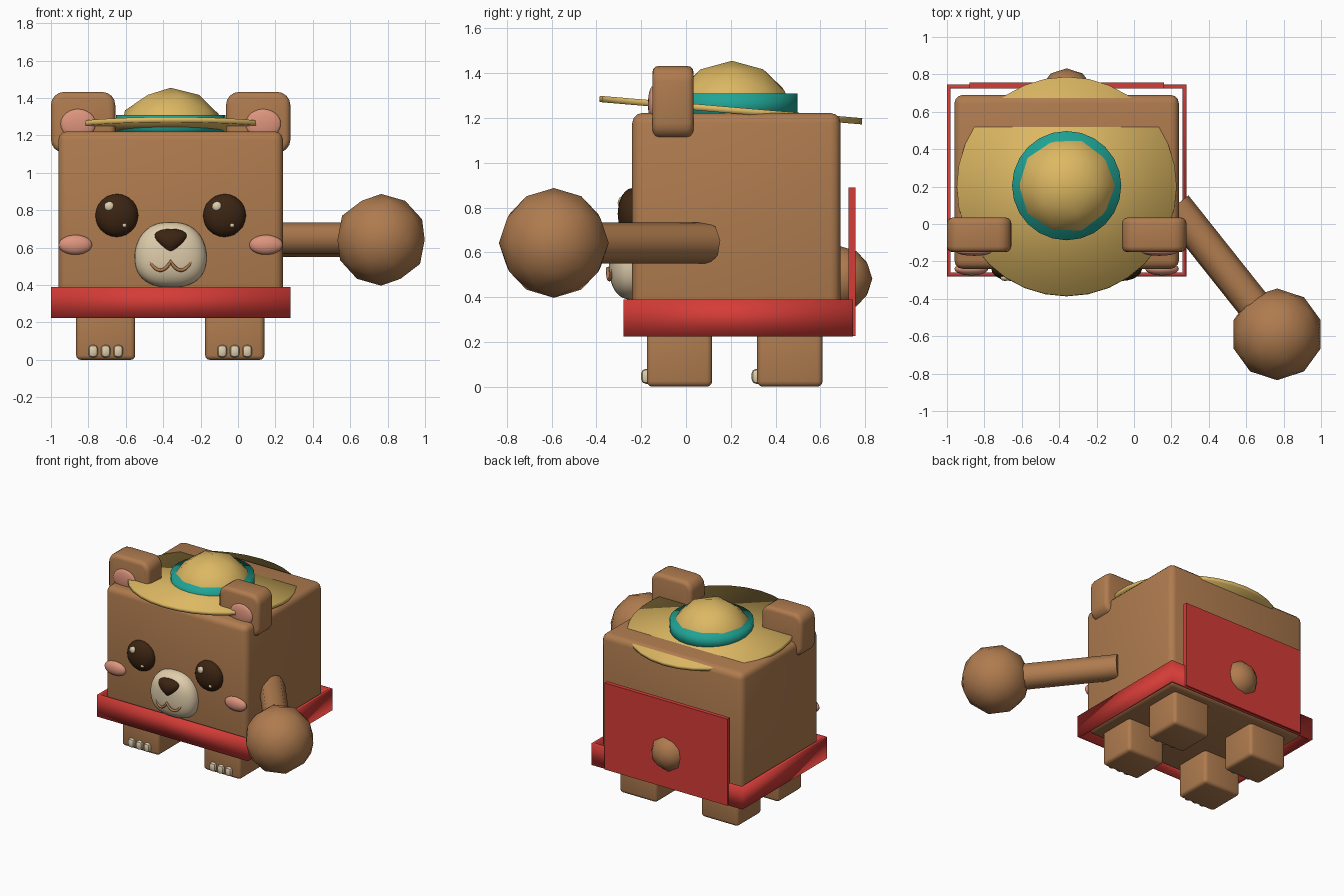
import bpy, bmesh, math
from mathutils import Vector

if "Cube" in bpy.data.objects:
    bpy.data.objects.remove(bpy.data.objects["Cube"])


def material(name, rgb):
    m = bpy.data.materials.new(name)
    m.diffuse_color = (*rgb, 1)
    m.use_nodes = True
    m.node_tree.nodes["Principled BSDF"].inputs["Base Color"].default_value = m.diffuse_color
    return m


BROWN = material("brown fur", (0.43, 0.20, 0.078))
RED = material("red cloth", (0.66, 0.045, 0.038))
STRAW = material("straw", (0.72, 0.48, 0.125))
TEAL = material("teal ribbon", (0.014, 0.37, 0.30))
DARK = material("dark brown", (0.045, 0.018, 0.006))
CREAM = material("cream", (0.74, 0.61, 0.41))
PINK = material("pink", (0.72, 0.30, 0.205))

CX = -0.36  # the body's centre line


def finish(name, bm, mat, angle=None):
    """Turn a bmesh into an object; angle=None means fully smooth."""
    me = bpy.data.meshes.new(name)
    bmesh.ops.recalc_face_normals(bm, faces=bm.faces)
    bm.to_mesh(me)
    bm.free()
    me.materials.append(mat)
    ob = bpy.data.objects.new(name, me)
    bpy.context.scene.collection.objects.link(ob)
    bpy.ops.object.select_all(action='DESELECT')
    ob.select_set(True)
    bpy.context.view_layer.objects.active = ob
    if angle is None:
        bpy.ops.object.shade_smooth()
    else:
        bpy.ops.object.shade_smooth_by_angle(angle=math.radians(angle))
    return ob


def box(name, lo, hi, mat, bevel=0.0, segs=3):
    bm = bmesh.new()
    bmesh.ops.create_cube(bm, size=1)
    for v in bm.verts:
        v.co = Vector([l + (h - l) * (c + 0.5) for l, h, c in zip(lo, hi, v.co)])
    if bevel:
        bmesh.ops.bevel(bm, geom=bm.edges[:], offset=bevel, segments=segs,
                        profile=0.5, affect='EDGES')
    return finish(name, bm, mat, 40)


def ball(name, c, r, mat, subdiv=3, shape=None):
    """Ellipsoid; shape optionally remaps the unit sphere points."""
    bm = bmesh.new()
    bmesh.ops.create_icosphere(bm, subdivisions=subdiv, radius=1)
    for v in bm.verts:
        p = shape(v.co) if shape else v.co
        v.co = Vector([c[i] + r[i] * p[i] for i in range(3)])
    return finish(name, bm, mat)


def cylinder(name, a, b, r, sides, mat, angle=None):
    a, b = Vector(a), Vector(b)
    bm = bmesh.new()
    bmesh.ops.create_cone(bm, cap_ends=True, segments=sides, radius1=r,
                          radius2=r, depth=(b - a).length)
    q = Vector((0, 0, 1)).rotation_difference(b - a)
    for v in bm.verts:
        v.co = q @ v.co + (a + b) / 2
    return finish(name, bm, mat, angle)


# Body
box("body", (-0.96, -0.24, 0.25), (0.24, 0.69, 1.222), BROWN, 0.045)

# Red hem: an open rectangular band around the body
bm = bmesh.new()
rings = []
for inset, z in ((0, 0.225), (0, 0.39), (0.02, 0.39), (0.02, 0.225)):
    x0, x1, y0, y1 = -1 + inset, 0.28 - inset, -0.28 + inset, 0.745 - inset
    rings.append([bm.verts.new((x, y, z)) for x, y in
                  ((x0, y0), (x1, y0), (x1, y1), (x0, y1))])
for k in range(4):
    a, b = rings[k], rings[(k + 1) % 4]
    for i in range(4):
        j = (i + 1) % 4
        bm.faces.new((a[i], a[j], b[j], b[i]))
finish("hem_band", bm, RED)

# Back panel and tail
box("back_panel", (-0.88, 0.725, 0.227), (0.16, 0.757, 0.89), RED)
ball("tail", (CX, 0.69, 0.482), (0.145, 0.142, 0.145), BROWN, 2)

# Legs with three claws each
for side, x in (("left", -0.7075), ("right", -0.0175)):
    for end, y in (("front", -0.175), ("back", 0.318)):
        box(f"{end}_{side}_leg", (x - 0.158, y, 0), (x + 0.158, y + 0.292, 0.29),
            BROWN, 0.025)
        for n, dx in enumerate((-0.067, 0, 0.067)):
            box(f"{end}_{side}_claw_{n + 1}", (x + dx - 0.026, y - 0.025, 0.013),
                (x + dx + 0.026, y + 0.03, 0.08), CREAM, 0.02, 2)

# Ears, eyes and cheeks, mirrored about the centre line
for side, s in (("left", -1), ("right", 1)):
    x = CX + s * 0.468
    # ear: rounded front outline, then softened rims
    bm = bmesh.new()
    bmesh.ops.create_cube(bm, size=1)
    for v in bm.verts:
        v.co = Vector((x + v.co.x * 0.344, -0.058 + v.co.y * 0.185,
                       1.27 + v.co.z * 0.325))
    along = [e for e in bm.edges if abs(e.verts[0].co.y - e.verts[1].co.y) > 0.1]
    bmesh.ops.bevel(bm, geom=along, offset=0.07, segments=4, profile=0.5,
                    affect='EDGES')
    rim = [e for e in bm.edges if abs(e.verts[0].co.y - e.verts[1].co.y) < 0.01]
    bmesh.ops.bevel(bm, geom=rim, offset=0.03, segments=3, profile=0.5,
                    affect='EDGES')
    finish(f"{side}_ear", bm, BROWN, 40)
    ball(f"{side}_inner_ear", (CX + s * 0.495, -0.148, 1.262),
         (0.095, 0.022, 0.08), PINK)

    ex = CX + s * 0.288
    ball(f"{side}_eye", (ex, -0.24, 0.772), (0.115, 0.065, 0.115), DARK)
    ball(f"{side}_eye_large_glint", (ex - 0.04, -0.287, 0.82),
         (0.028, 0.018, 0.028), CREAM, 2)
    ball(f"{side}_eye_small_glint", (ex + 0.04, -0.287, 0.72),
         (0.013, 0.014, 0.013), CREAM, 2)
    ball(f"{side}_cheek", (CX + s * 0.51, -0.24, 0.615),
         (0.09, 0.035, 0.053), PINK)


# Muzzle and nose
def squarish(p):
    q = [math.copysign(abs(c) ** 0.8, c) for c in p]
    if q[2] > 0:
        q[0] *= 1 - 0.12 * q[2]
    return q


def wide_top(p):
    return (p.x * (0.85 + 0.5 * p.z), p.y, p.z)


ball("muzzle", (CX, -0.235, 0.562), (0.193, 0.11, 0.174), CREAM, 4, squarish)
ball("nose", (CX, -0.315, 0.635), (0.092, 0.05, 0.066), DARK, 3, wide_top)

# Mouth: a thin tube bent in a double curve
cu = bpy.data.curves.new("mouth", 'CURVE')
cu.dimensions = '3D'
cu.bevel_depth = 0.009
cu.bevel_resolution = 2
cu.use_fill_caps = True
sp = cu.splines.new('POLY')
N = 24
sp.points.add(N)
for i, p in enumerate(sp.points):
    t = -1 + 2 * i / N
    z = 0.527 - 0.048 * abs(math.sin(math.pi * t)) ** 0.8
    p.co = (CX + 0.11 * t, -0.348 + 0.025 * t * t, z, 1)
cu.materials.append(BROWN)
mouth = bpy.data.objects.new("mouth", cu)
bpy.context.scene.collection.objects.link(mouth)

# Raised arm with a ball hand
hand = Vector((0.765, -0.59, 0.642))
cylinder("arm", hand - Vector((0.62, -0.78, 0)) * 0.88, hand, 0.092, 8, BROWN, 50)
ball("hand", hand, (0.245, 0.245, 0.245), BROWN, 2)

# Straw hat: tilted brim, ribbon and crown
tilt = Vector((0, math.sin(0.085), math.cos(0.085))) * 0.014
mid = Vector((CX, 0.2, 1.235))
cylinder("hat_brim", mid - tilt, mid + tilt, 0.588, 32, STRAW)
cylinder("hat_ribbon", (CX, 0.205, 1.2), (CX, 0.205, 1.31), 0.292, 24, TEAL, None)
ball("hat_crown", (CX, 0.205, 1.2), (0.287, 0.28, 0.255), STRAW, 2)
